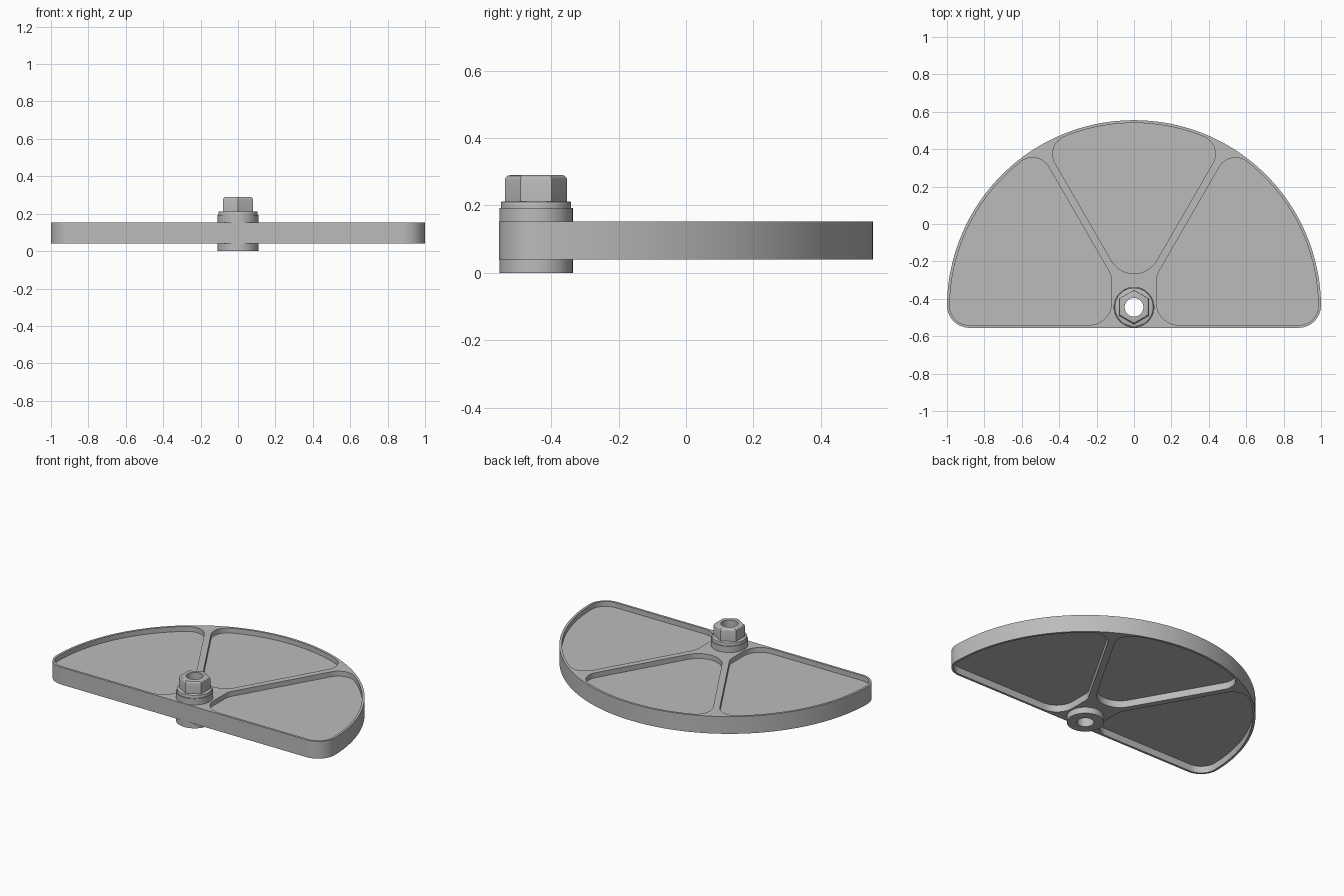
import bpy, bmesh
from math import cos, sin, asin, sqrt, radians, degrees

cube = bpy.data.objects.get("Cube")
if cube:
    bpy.data.objects.remove(cube, do_unlink=True)

CY = -0.445            # pivot centre on y
BASE = -0.555          # straight front edge
Z0, Z1 = 0.04, 0.152   # plate underside and top
WEB0, WEB1 = 0.085, 0.12

metal = bpy.data.materials.new("grey metal")
metal.use_nodes = True
GREY = (0.5, 0.5, 0.5, 1)
metal.diffuse_color = GREY
metal.node_tree.nodes["Principled BSDF"].inputs["Base Color"].default_value = GREY


def arc(cx, cy, r, a0, a1, n=12):
    """Points along an arc, angles in degrees."""
    return [(cx + r * cos(radians(a0 + (a1 - a0) * i / n)),
             cy + r * sin(radians(a0 + (a1 - a0) * i / n))) for i in range(n + 1)]


def prism(name, pts, z0, z1):
    bm = bmesh.new()
    face = bm.faces.new([bm.verts.new((x, y, z0)) for x, y in pts])
    out = bmesh.ops.extrude_face_region(bm, geom=[face])
    top = [v for v in out["geom"] if isinstance(v, bmesh.types.BMVert)]
    bmesh.ops.translate(bm, verts=top, vec=(0, 0, z1 - z0))
    bmesh.ops.recalc_face_normals(bm, faces=bm.faces)
    mesh = bpy.data.meshes.new(name)
    bm.to_mesh(mesh)
    bm.free()
    mesh.materials.append(metal)
    ob = bpy.data.objects.new(name, mesh)
    bpy.context.collection.objects.link(ob)
    return ob


def activate(ob):
    bpy.ops.object.select_all(action='DESELECT')
    ob.select_set(True)
    bpy.context.view_layer.objects.active = ob


def bevel_rim(ob, zs, width, segments=2):
    """Round the horizontal edges lying at the given heights."""
    bm = bmesh.new()
    bm.from_mesh(ob.data)
    edges = [e for e in bm.edges
             if any(all(abs(v.co.z - z) < 1e-4 for v in e.verts) for z in zs)]
    bmesh.ops.bevel(bm, geom=edges, offset=width, segments=segments,
                    profile=0.5, affect='EDGES')
    bm.to_mesh(ob.data)
    bm.free()


def cut(ob, cutter):
    activate(ob)
    mod = ob.modifiers.new("cut", 'BOOLEAN')
    mod.operation, mod.solver, mod.object = 'DIFFERENCE', 'EXACT', cutter
    bpy.ops.object.modifier_apply(modifier=mod.name)


def circle(r, n=64):
    return arc(0, CY, r, 0, 360, n)[:-1]


def corner(R, r, base):
    """Centre and contact angle of a fillet between the rim and the base line."""
    y = base + r
    x = sqrt((R - r) ** 2 - (y - CY) ** 2)
    return x, y, degrees(asin((y - CY) / (R - r)))


# Half-disc outline with rounded ends
x, y, a = corner(1.0, 0.12, BASE)
outline = (arc(x, y, 0.12, -90, a) + arc(0, CY, 1.0, a, 180 - a, 96)[1:-1]
           + arc(-x, y, 0.12, 180 - a, 270))
plate = prism("half_disc_plate", outline, Z0, Z1)

# Pocket outlines: spokes at 60 and 120 degrees, each 0.04 wide
R, f, s = 0.985, 0.1, 0.02
swing = degrees(asin((f + s) / (R - f)))


def at(angle):
    return (R - f) * cos(radians(angle)), CY + (R - f) * sin(radians(angle))


lo, hi = 60 + swing, 120 - swing
middle = (arc(0, CY + 2 * (s + 0.14), 0.14, 210, 330, 20)
          + arc(*at(lo), f, -30, lo) + arc(0, CY, R, lo, hi, 40)[1:-1]
          + arc(*at(hi), f, hi, 210))

x, y, a = corner(R, f, BASE + 0.015)
top = 60 - swing
bx = 0.12 + f
bend_y = CY + (bx * sin(radians(60)) - f - s) / cos(radians(60))
side = (arc(0.24, BASE + 0.135, 0.12, 180, 270) + arc(x, y, f, -90, a)
        + arc(0, CY, R, a, top, 48)[1:-1] + arc(*at(top), f, top, 150)
        + arc(bx, bend_y, f, 150, 180, 5))
mirrored = [(-px, py) for px, py in reversed(side)]

# Recess both faces, leaving a thin web
for pts in (middle, side, mirrored):
    for z0, z1 in ((0, WEB0), (WEB1, 0.3)):
        cutter = prism("pocket_cutter", pts, z0, z1)
        cut(plate, cutter)
        bpy.data.objects.remove(cutter, do_unlink=True)

# Hub, washer and hexagonal nut on the pivot
hub = prism("hub", circle(0.109), 0, 0.192)
washer = prism("washer", circle(0.104), 0.192, 0.212)
bevel_rim(washer, [0.212], 0.004)
nut = prism("hex_nut", arc(0, CY, 0.0925, 30, 390, 6)[:-1], 0.212, 0.29)
bevel_rim(nut, [0.29], 0.014, 3)

# Bore through the whole stack
bore = prism("bore_cutter", circle(0.05, 48), -0.1, 0.4)
for ob in (plate, hub, washer, nut):
    cut(ob, bore)
    activate(ob)
    bpy.ops.object.shade_smooth_by_angle(angle=radians(30))
bpy.data.objects.remove(bore, do_unlink=True)
